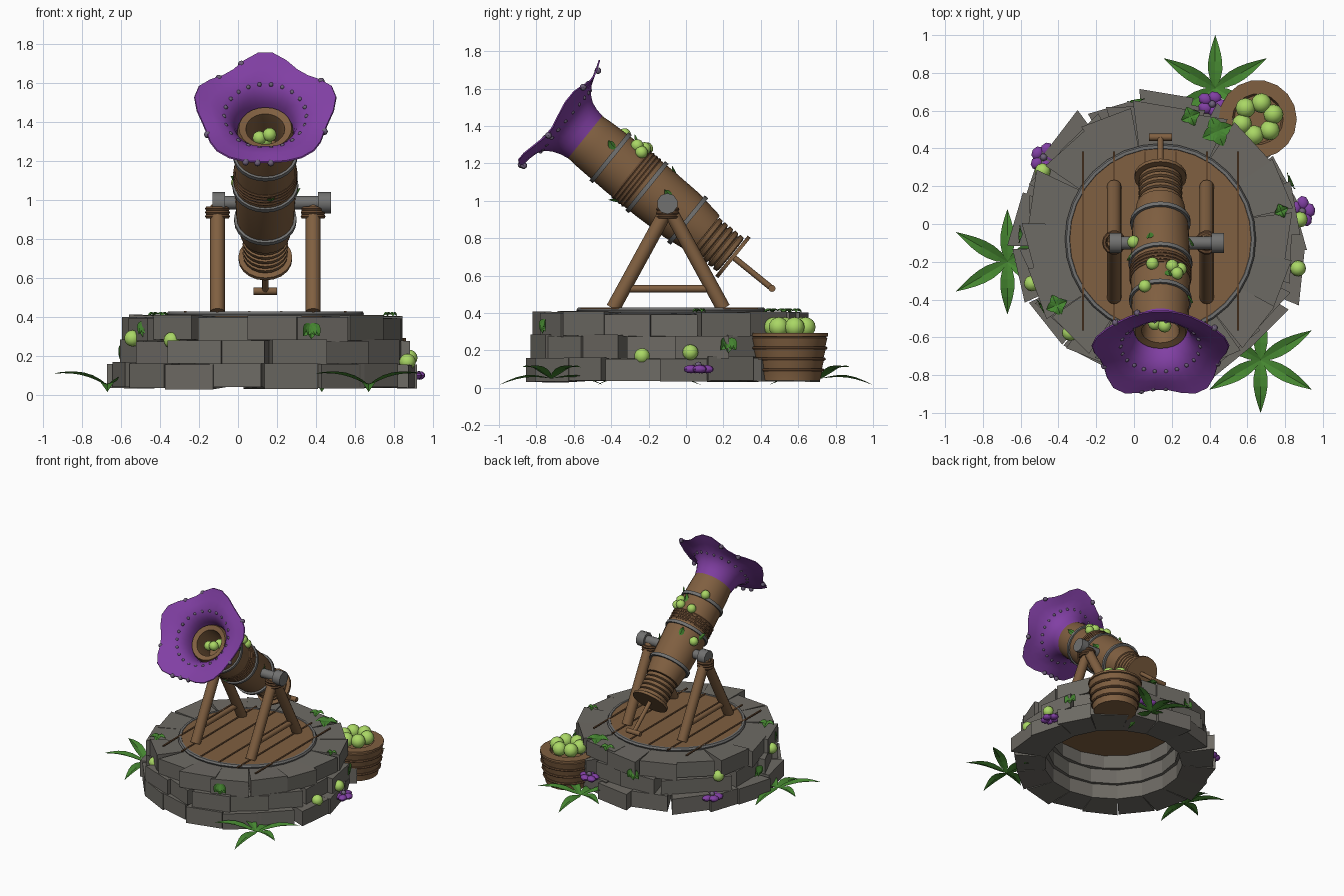
import bpy, bmesh, math, random
from math import pi, sin, cos, radians
from mathutils import Matrix, Vector

if "Cube" in bpy.data.objects:
    bpy.data.objects.remove(bpy.data.objects["Cube"])
random.seed(4)


def material(name, rgb):
    m = bpy.data.materials.new(name)
    m.use_nodes = True
    m.diffuse_color = (*rgb, 1)
    m.node_tree.nodes["Principled BSDF"].inputs["Base Color"].default_value = (*rgb, 1)
    return m


WOOD = material("warm wood", (0.215, 0.115, 0.052))
ROPE = material("dark wood", (0.13, 0.065, 0.03))
STONE = material("grey stone", (0.155, 0.146, 0.128))
METAL = material("iron", (0.165, 0.165, 0.162))
PETAL = material("purple petal", (0.22, 0.05, 0.37))
DOT = material("dusty violet", (0.16, 0.12, 0.20))
SEED = material("lime seed", (0.40, 0.68, 0.13))
LEAF = material("leaf green", (0.06, 0.24, 0.03))

BASE = Vector((0.14, -0.08, 0))
PIVOT = Matrix.Translation((0.14, -0.1, 0.985)) @ Matrix.Rotation(radians(51), 4, 'X')
I = Matrix()


def finish(name, bm, mat, m=I, smooth=True):
    bm.transform(m)
    me = bpy.data.meshes.new(name)
    bm.to_mesh(me)
    bm.free()
    me.materials.append(mat)
    ob = bpy.data.objects.new(name, me)
    bpy.context.collection.objects.link(ob)
    if smooth:
        bpy.ops.object.select_all(action='DESELECT')
        ob.select_set(True)
        bpy.context.view_layer.objects.active = ob
        bpy.ops.object.shade_smooth_by_angle(angle=radians(40))
    return ob


def lathe(name, profile, mat, m=I, n=20, radius=None):
    """Spin (radius, height) points round z; radius() may reshape each ring."""
    bm = bmesh.new()
    rings = []
    for r, z in profile:
        if r == 0:
            rings.append([bm.verts.new((0, 0, z))] * n)
            continue
        ring = []
        for k in range(n):
            a = 2 * pi * k / n
            rr, zz = radius(r, z, a) if radius else (r, z)
            ring.append(bm.verts.new((rr * cos(a), rr * sin(a), zz)))
        rings.append(ring)
    for lo, hi in zip(rings, rings[1:]):
        for k in range(n):
            j = (k + 1) % n
            bm.faces.new(list(dict.fromkeys((lo[k], lo[j], hi[j], hi[k]))))
    bmesh.ops.recalc_face_normals(bm, faces=bm.faces)
    return finish(name, bm, mat, m)


def hoop(name, r, z, tube, mat, m=I, n=20):
    loop = [(r + tube * cos(a), z + tube * sin(a)) for a in (pi / 3 * i for i in range(7))]
    return lathe(name, loop, mat, m, n)


def rod(name, a, b, r, mat, n=12):
    a, b = Vector(a), Vector(b)
    bm = bmesh.new()
    bmesh.ops.create_cone(bm, cap_ends=True, segments=n, radius1=r, radius2=r, depth=(b - a).length)
    turn = (b - a).to_track_quat('Z', 'Y').to_matrix().to_4x4()
    return finish(name, bm, mat, Matrix.Translation((a + b) / 2) @ turn)


def balls(name, points, r, mat, m=I, u=12, v=8):
    bm = bmesh.new()
    for p in points:
        bmesh.ops.create_uvsphere(bm, u_segments=u, v_segments=v, radius=r, matrix=Matrix.Translation(p))
    return finish(name, bm, mat, m)


def circle(r, z, n, start=0):
    return [(r * cos(start + 2 * pi * k / n), r * sin(start + 2 * pi * k / n), z) for k in range(n)]


# Stone courses: wedge blocks with a regular inner wall and skewed outer faces
def stone_row(name, z, inner, outer, n, offset):
    bm = bmesh.new()
    for k in range(n):
        out, skew = outer + random.uniform(-0.025, 0.025), random.uniform(-0.035, 0.035)
        height, lift = random.uniform(0.117, 0.13), random.uniform(-0.008, 0.008)
        half = pi / n
        block = bmesh.ops.create_cube(bm, size=1)["verts"]
        for v in block:
            side = 2 * v.co.y
            if v.co.x > 0:
                r = out + skew * side
                v.co = (r, side * r * math.tan(half) - skew, v.co.z * height + lift)
            else:
                v.co = (inner, side * inner * math.tan(half), v.co.z * 0.12)
        bmesh.ops.transform(bm, verts=block, matrix=Matrix.Translation((0, 0, z)) @
                            Matrix.Rotation(2 * half * (k + offset), 4, 'Z'))
    finish(name, bm, STONE, Matrix.Translation(BASE), False)


stone_row("bottom_stones", 0.10, 0.52, 0.755, 17, 0.2)
stone_row("middle_stones", 0.22, 0.495, 0.72, 16, 0.6)
stone_row("top_stones", 0.34, 0.47, 0.69, 16, 0.1)

# Round deck with iron rim and plank seams
AT_BASE = Matrix.Translation(BASE)
lathe("deck", [(0, 0.39), (0.49, 0.39), (0.49, 0.425), (0, 0.425)], WOOD, AT_BASE, 32)
hoop("deck_rim", 0.49, 0.415, 0.016, METAL, AT_BASE, 32)
for k in range(6):
    x = -0.27 + 0.164 * k
    bm = bmesh.new()
    bmesh.ops.create_cube(bm, size=1, matrix=Matrix.Translation((x, -0.09, 0.426)) @
                          Matrix.Diagonal((0.012, 0.95, 0.008, 1)))
    finish("plank_seam", bm, ROPE, smooth=False)

# A-frame supports, mirrored about the barrel
for s in (-1, 1):
    x = BASE.x + s * 0.245
    for y in (-0.39, 0.20):
        rod("support_leg", (x, y, 0.425), (x, -0.095, 0.965), 0.038, WOOD)
    rod("support_crossbar", (x, -0.32, 0.53), (x, 0.12, 0.53), 0.02, WOOD)
    for k in range(3):
        hoop("support_lashing", 0.052, 0.915 + 0.02 * k, 0.012, ROPE,
             Matrix.Translation((x, -0.098, 0)), 14)

# Axle with end caps
for x0, x1 in ((-0.13, -0.066), (0.41, 0.476)):
    rod("axle_cap", (x0, -0.1, 0.985), (x1, -0.1, 0.985), 0.056, METAL, 10)
rod("axle", (-0.1, -0.1, 0.985), (0.44, -0.1, 0.985), 0.035, METAL)

# Barrel, open at the muzzle
lathe("barrel", [(0, -0.26), (0.125, -0.26), (0.13, -0.24), (0.15, -0.1), (0.157, 0.1), (0.157, 0.3),
                 (0.15, 0.5), (0.143, 0.59), (0.135, 0.61), (0.1, 0.6), (0.095, 0.55), (0.095, 0.4),
                 (0, 0.4)], WOOD, PIVOT, 24)
for t, r in ((-0.14, 0.148), (0.14, 0.157), (0.39, 0.154)):
    strap = [(r - 0.01, t - 0.012), (r + 0.012, t - 0.012), (r + 0.012, t + 0.012), (r - 0.01, t + 0.012)]
    lathe("barrel_band", strap, METAL, PIVOT, 24)
for k in range(4):
    hoop("barrel_cord", 0.154, 0.18 + 0.022 * k, 0.011, ROPE, PIVOT, 24)

# Ribbed breech with end plate and pull handle
ribs = [(0, -0.24)]
for k in range(5):
    t = -0.26 - 0.036 * k
    ribs += [(0.1, t), (0.117, t - 0.006), (0.114, t - 0.028), (0.1, t - 0.034)]
lathe("breech_ribs", ribs + [(0, -0.44)], WOOD, PIVOT)
lathe("breech_plate", [(0, -0.442), (0.138, -0.442), (0.138, -0.462), (0, -0.462)], WOOD, PIVOT)
rod("pull_rod", PIVOT @ Vector((0, 0, -0.45)), PIVOT @ Vector((0, 0, -0.72)), 0.016, WOOD)
rod("pull_handle", PIVOT @ Vector((-0.06, 0, -0.72)), PIVOT @ Vector((0.06, 0, -0.72)), 0.019, WOOD)


# Five-lobed flower bell round the muzzle, with blunt tips bent forward
def lobes(r, z, a):
    w = max(0, (r - 0.17) / 0.19)
    c = cos(5 * (a - pi / 2))
    return r + w * 0.026 * c, z + w * w * 0.02 * c


bell = [(0.147, 0.565), (0.155, 0.61), (0.17, 0.65), (0.195, 0.685), (0.23, 0.71), (0.28, 0.727),
        (0.325, 0.738), (0.352, 0.746)]
inner = [(r - 0.004, z + 0.007) for r, z in reversed(bell)]
lathe("flower_bell", bell + inner, PETAL, PIVOT, 30, lobes)
balls("bell_dots", circle(0.212, 0.703, 22), 0.012, DOT, PIVOT, 8, 6)
rim = []
for a in map(radians, (35, 111, 136, 205, 253, 263, 275, 339)):
    r, z = lobes(0.348, 0.74, a)
    rim.append((r * cos(a), r * sin(a), z))
balls("rim_dots", rim, 0.018, DOT, PIVOT, 8, 6)
balls("muzzle_seeds", [(-0.03, -0.01, 0.54), (0.022, -0.005, 0.56), (0.0, 0.04, 0.46)], 0.036, SEED, PIVOT)


# Bent leaf blade with a raised or lowered tip
def blade(bm, m, length, width, rise, tip):
    rows = []
    for k in range(7):
        f = k / 6
        w = width * sin(pi * f ** 0.8) + 0.004 * (1 - f)
        z = rise * sin(pi * f) + tip * f
        rows.append([bm.verts.new(m @ Vector((length * f, s * w, z - (0.012 * sin(pi * f) if not s else 0))))
                     for s in (-1, 0, 1)])
    for lo, hi in zip(rows, rows[1:]):
        for s in (0, 1):
            bm.faces.new((lo[s], hi[s], hi[s + 1], lo[s + 1]))


# Ground plants
for x, y in ((-0.67, -0.2), (0.67, -0.72), (0.43, 0.72)):
    bm = bmesh.new()
    for k in range(6):
        low = k in (1, 4)
        blade(bm, Matrix.Translation((x, y, 0.05)) @ Matrix.Rotation(pi / 6 + pi / 3 * k, 4, 'Z'),
              0.28 if low else 0.315, 0.036, 0.035, -0.035 if low else 0.06)
    finish("ground_plant", bm, LEAF, smooth=False)

# Leaves and seeds growing on the barrel
bm = bmesh.new()
for deg, t in ((75, 0.31), (-80, 0.2), (15, 0.0), (20, 0.4), (165, 0.1), (110, 0.05)):
    m = PIVOT @ Matrix.Rotation(radians(deg), 4, 'Z') @ Matrix.Translation((0.158, 0, t)) @ \
        Matrix.Rotation(radians(-65), 4, 'Y')
    blade(bm, m, 0.065, 0.018, 0.01, 0)
finish("barrel_leaves", bm, LEAF, smooth=False)
growths = [(150, 0.06), (105, 0.27), (68, 0.28), (50, 0.28), (58, 0.32), (120, 0.41)]
balls("barrel_seeds", [(0.165 * cos(radians(d)), 0.165 * sin(radians(d)), t) for d, t in growths],
      0.034, SEED, PIVOT)


# Growths on the stone wall, placed by angle and height
def on_wall(deg, z, r):
    return BASE + Vector((r * cos(radians(deg)), r * sin(radians(deg)), z))


balls("wall_seeds", [on_wall(199, 0.29, 0.72), on_wall(150, 0.28, 0.72), on_wall(348, 0.17, 0.745),
                     on_wall(8, 0.19, 0.745), on_wall(226, 0.28, 0.69)], 0.042, SEED)
for deg, z, r in ((11, 0.1, 0.765), (145, 0.14, 0.755), (69, 0.17, 0.765)):
    turn = Matrix.Translation(on_wall(deg, z, r)) @ Matrix.Rotation(radians(deg), 4, 'Z')
    balls("wall_blossom", circle(0.038, 0, 5), 0.032, PETAL, turn @ Matrix.Diagonal((1, 1.2, 0.7, 1)), 8, 6)
    balls("blossom_heart", [(0, 0, 0.02)], 0.02, DOT, turn, 8, 6)

# Broad leaves on the wall faces and on top of the wall
bm = bmesh.new()
for deg, z, r in ((289, 0.33, 0.71), (24, 0.23, 0.74), (210, 0.34, 0.71), (100, 0.3, 0.73), (178, 0.22, 0.73)):
    for turn in (-35, 0, 35):
        m = Matrix.Translation(on_wall(deg, z + 0.035, r)) @ Matrix.Rotation(radians(deg), 4, 'Z') @ \
            Matrix.Rotation(radians(turn), 4, 'X') @ Matrix.Rotation(radians(80), 4, 'Y')
        blade(bm, m, 0.08, 0.028, 0.014, 0)
for x, y, size in ((0.44, 0.49, 0.085), (0.3, 0.57, 0.055), (-0.41, -0.43, 0.06), (0.78, 0.07, 0.04)):
    for k in range(4):
        m = Matrix.Translation((x, y, 0.412)) @ Matrix.Rotation(0.4 + pi / 2 * k, 4, 'Z')
        blade(bm, m, size, size * 0.42, 0.018, -0.01)
finish("wall_leaves", bm, LEAF, smooth=False)

# Basket with stepped slats, hoops and a ring of seeds
AT_BASKET = Matrix.Translation((0.655, 0.555, 0))
slats = [(0, 0.04), (0.165, 0.04)]
for k in range(4):
    z, r = 0.04 + 0.058 * k, 0.165 + 0.009 * k
    slats += [(r, z + 0.003), (r + 0.012, z + 0.053), (r + 0.002, z + 0.058)]
slats += [(0.207, 0.275), (0.207, 0.292), (0.135, 0.292), (0.125, 0.25), (0, 0.25)]
lathe("basket", slats, WOOD, AT_BASKET, 18)
for k in range(3):
    hoop("basket_hoop", 0.178 + 0.009 * k, 0.096 + 0.058 * k, 0.009, ROPE, AT_BASKET, 18)
balls("basket_seeds", circle(0.087, 0.325, 6, 0.3), 0.053, SEED, AT_BASKET)
